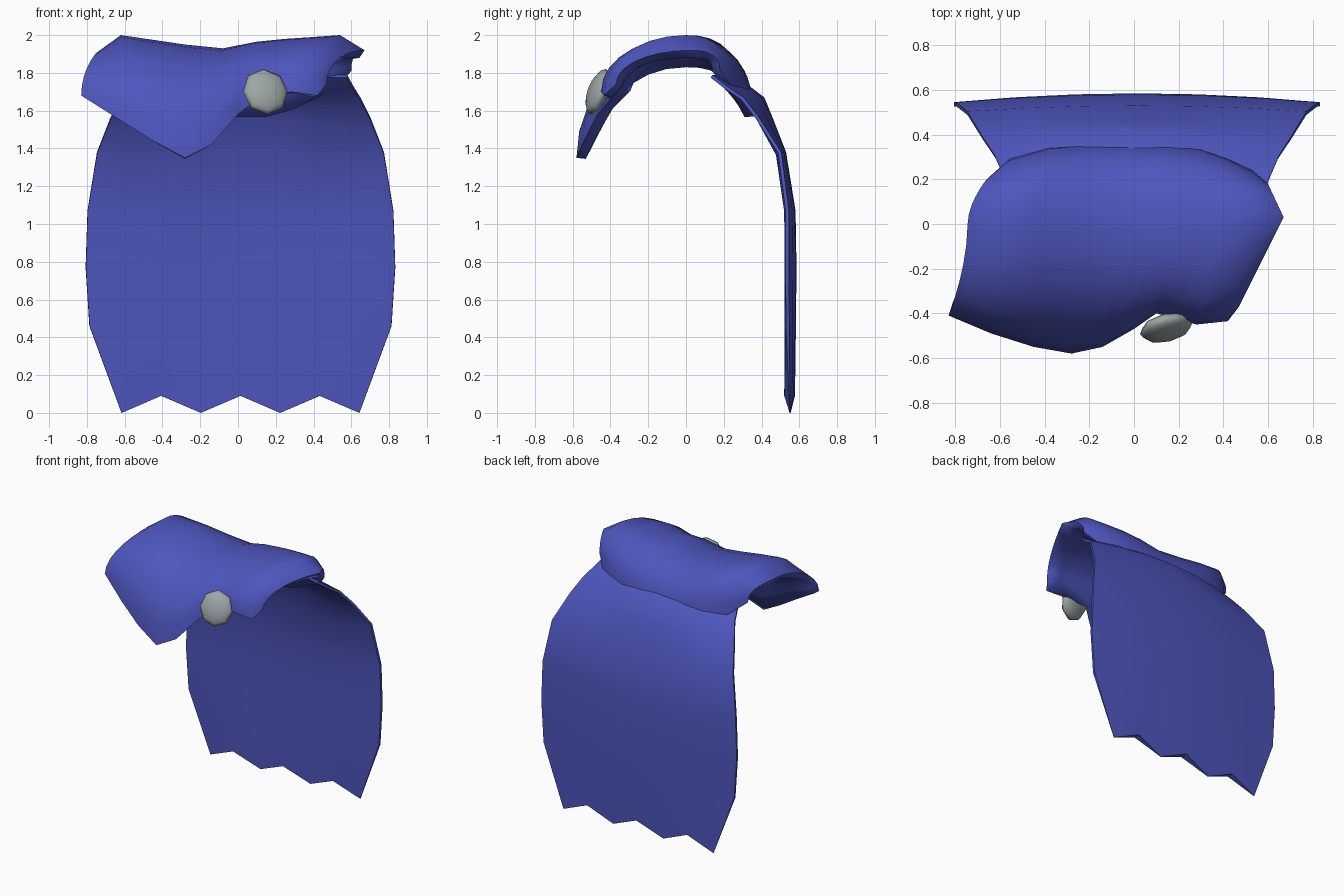
import bpy, bmesh, math
from mathutils import Vector

if "Cube" in bpy.data.objects:
    bpy.data.objects.remove(bpy.data.objects["Cube"])


def material(name, rgb):
    m = bpy.data.materials.new(name)
    m.diffuse_color = (*rgb, 1)
    m.use_nodes = True
    m.node_tree.nodes["Principled BSDF"].inputs["Base Color"].default_value = m.diffuse_color
    return m


blue = material("blue cloth", (0.075, 0.092, 0.51))
grey = material("grey metal", (0.34, 0.38, 0.38))


def smooth(ob, angle=50):
    bpy.ops.object.select_all(action="DESELECT")
    ob.select_set(True)
    bpy.context.view_layer.objects.active = ob
    bpy.ops.object.shade_smooth_by_angle(angle=math.radians(angle))


def grid_cloth(name, rows, thickness, rim):
    """Skin a grid of points and thicken it inwards, thinner at the rim."""
    bm = bmesh.new()
    vs = [[bm.verts.new(p) for p in row] for row in rows]
    for a, b in zip(vs, vs[1:]):
        for i in range(len(a) - 1):
            bm.faces.new((a[i], a[i + 1], b[i + 1], b[i]))
    bm.normal_update()
    # outside of both cloths faces up and back
    if sum((f.normal.z + f.normal.y) * f.calc_area() for f in bm.faces) < 0:
        bmesh.ops.reverse_faces(bm, faces=bm.faces[:])
    bm.verts.index_update()
    edge = [v.index for v in bm.verts if v.is_boundary]
    core = [v.index for v in bm.verts if not v.is_boundary]
    me = bpy.data.meshes.new(name)
    bm.to_mesh(me)
    bm.free()
    ob = bpy.data.objects.new(name, me)
    bpy.context.collection.objects.link(ob)
    me.materials.append(blue)
    group = ob.vertex_groups.new(name="fullness")
    group.add(edge, rim, "REPLACE")
    group.add(core, 1.0, "REPLACE")
    mod = ob.modifiers.new("thickness", "SOLIDIFY")
    mod.thickness = thickness
    mod.offset = -1
    mod.vertex_group = group.name
    bpy.context.view_layer.objects.active = ob
    bpy.ops.object.modifier_apply(modifier=mod.name)
    return ob


# Long back sheet: height, half width, depth, forward curl of the side edges
profile = [(0.0, 0.63, 0.577, 0.02), (0.46, 0.80, 0.582, 0.035),
           (0.77, 0.82, 0.585, 0.04), (1.07, 0.81, 0.58, 0.035),
           (1.38, 0.76, 0.53, 0.025), (1.56, 0.69, 0.46, 0.07),
           (1.67, 0.635, 0.415, 0.11), (1.735, 0.595, 0.33, 0.12),
           (1.79, 0.565, 0.23, 0.09)]
sheet = []
for r, (z, w, y, curl) in enumerate(profile):
    row = []
    for i in range(7):
        t = i / 3 - 1
        notch = 0.09 if r == 0 and i % 2 else 0     # zigzag hem
        row.append((0.013 + w * t, y - curl * t * t, z + notch))
    sheet.append(row)
back = grid_cloth("back_sheet", sheet, 0.045, 0.4)
for v in back.data.vertices:                        # pinch the hem tips
    if v.co.z < 0.03:
        v.co.y, v.co.z = 0.55 + (v.co.y - 0.55) * 0.15, 0
    elif v.co.z < 0.12 and v.co.y < 0.565:          # fuller hem notches
        v.co.y = 0.52
smooth(back, 40)

# Shoulder wrap: front hem, ridge and back hem of each rib, left to right
ribs = [
    ((-.83, -.41, 1.68), (-.745, 0, 1.91), (-.66, .20, 1.78)),
    ((-.64, -.49, 1.56), (-.62, 0, 2.0), (-.56, .29, 1.70)),
    ((-.45, -.55, 1.44), (-.45, 0, 1.975), (-.38, .345, 1.62)),
    ((-.28, -.58, 1.35), (-.28, 0, 1.95), (-.20, .36, 1.58)),
    ((-.14, -.55, 1.42), (-.08, 0, 1.93), (0, .365, 1.57)),
    ((0, -.47, 1.58), (.10, 0, 1.965), (.15, .36, 1.57)),
    ((.10, -.40, 1.66), (.25, 0, 1.98), (.30, .34, 1.61)),
    ((.28, -.45, 1.70), (.40, 0, 1.99), (.42, .295, 1.67)),
    ((.42, -.435, 1.68), (.54, 0, 2.0), (.53, .24, 1.73)),
    ((.47, -.37, 1.74), (.67, .03, 1.92), (.60, .18, 1.81)),
]


def arch(front, top, back, steps=7):
    """Rounded arch over the shoulder, fuller than an ellipse."""
    pts = []
    ridge = Vector(top)
    for k in range(-steps, steps + 1):
        f = math.sin(abs(k) / steps * math.pi / 2)
        hem = Vector(front if k < 0 else back)
        p = 2.05 if k < 0 else 2.4
        v = ridge.lerp(hem, f)
        if top[0] < -0.5:
            v.x = ridge.x + (hem.x - ridge.x) * f ** 1.8
        v.z = hem.z + (ridge.z - hem.z) * max(0, 1 - f ** p) ** (1 / p)
        pts.append(v)
    return pts


wrap = grid_cloth("shoulder_wrap", [arch(*r) for r in ribs], 0.1, 0.5)
smooth(wrap, 75)

# Oval clasp pinning the front of the wrap
bpy.ops.mesh.primitive_uv_sphere_add(segments=8, ring_count=6, radius=1,
                                     location=(0.145, -0.465, 1.70),
                                     rotation=(math.radians(70), 0, math.radians(14)))
clasp = bpy.context.object
clasp.name = "clasp"
clasp.scale = (0.122, 0.128, 0.05)
clasp.data.materials.append(grey)
smooth(clasp)
